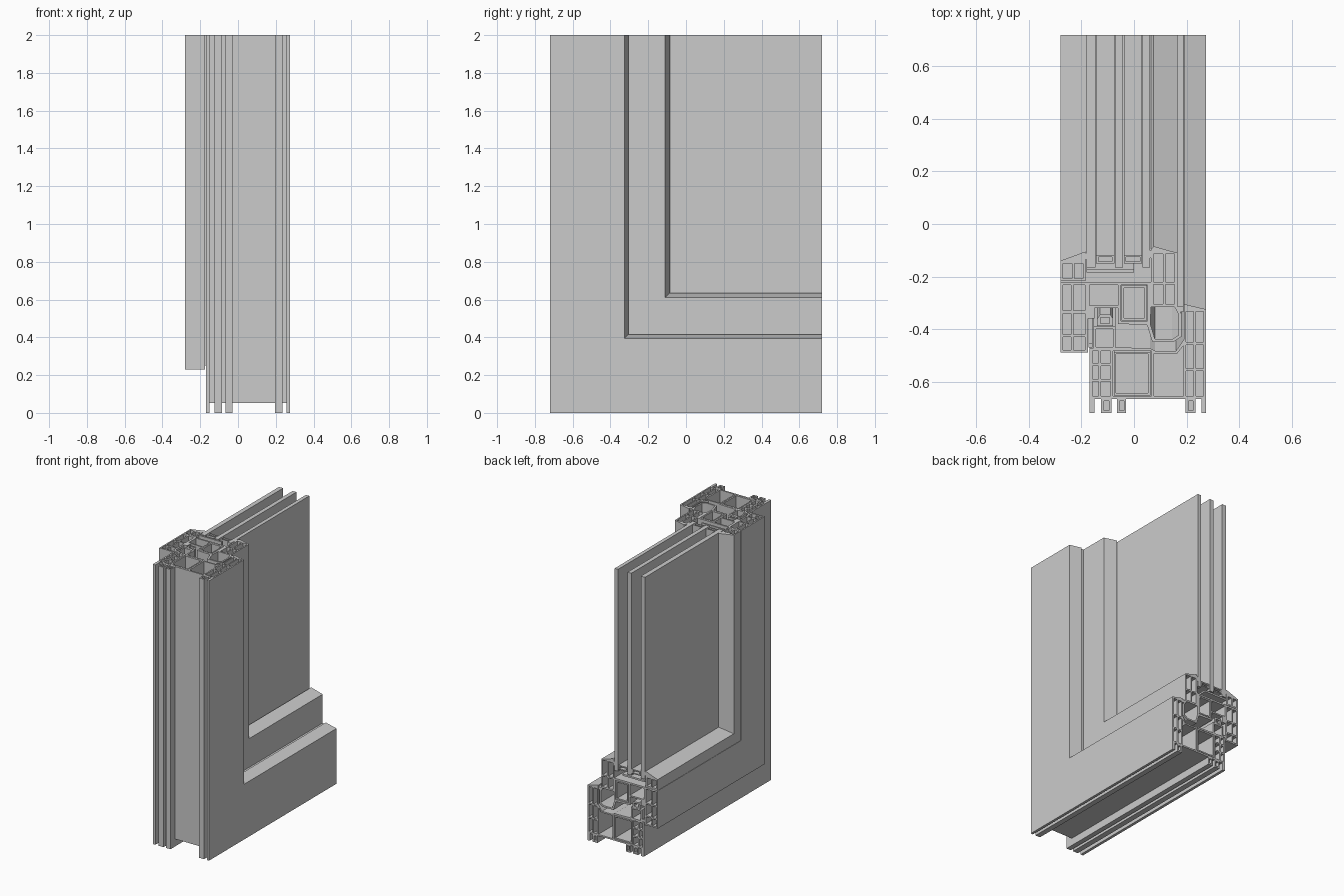
import bpy, bmesh
from mathutils import Vector
from mathutils.geometry import tessellate_polygon

Y0, Y1, TOP = -0.72, 0.72, 2.0


def rect(x0, x1, d0, d1):
    return [(x0, d0), (x1, d0), (x1, d1), (x0, d1)]


def cells(columns, rows):
    return [rect(*c, *r) for c in columns for r in rows]


def finish(name, bm):
    bmesh.ops.recalc_face_normals(bm, faces=bm.faces)
    me = bpy.data.meshes.new(name)
    bm.to_mesh(me)
    bm.free()
    ob = bpy.data.objects.new(name, me)
    bpy.context.collection.objects.link(ob)
    return ob


def mitred(name, outer, holes=()):
    """Sweep a hollow section (x, distance from outer edge) round the mitred corner."""
    bm = bmesh.new()
    loops = [outer, *holes]
    ends = [[], []]
    for loop in loops:
        stations = [[bm.verts.new((x, Y0 + d, TOP)) for x, d in loop],
                    [bm.verts.new((x, Y0 + d, d)) for x, d in loop],
                    [bm.verts.new((x, Y1, d)) for x, d in loop]]
        for a, b in zip(stations, stations[1:]):
            for i in range(len(loop)):
                j = (i + 1) % len(loop)
                bm.faces.new((a[i], a[j], b[j], b[i]))
        ends[0] += stations[0]
        ends[1] += stations[2]
    tris = tessellate_polygon([[Vector((x, d, 0)) for x, d in lp] for lp in loops])
    for verts in ends:
        for t in tris:
            bm.faces.new([verts[i] for i in t])
    return finish(name, bm)


def pane(name, x0, x1, d):
    bm = bmesh.new()
    bmesh.ops.create_cube(bm, size=1)
    for v in bm.verts:
        v.co = (x1 if v.co.x > 0 else x0,
                Y1 if v.co.y > 0 else Y0 + d,
                TOP if v.co.z > 0 else d)
    return finish(name, bm)


# Outer frame: feet along the underside, then the stepped rebate
feet = [(-0.17, -0.15), (-0.125, -0.085), (-0.065, -0.03), (0.197, 0.235), (0.257, 0.275)]
B = 0.053
outline = []
for x0, x1 in feet:
    outline += [(x0, B), (x0, 0), (x1, 0), (x1, B)]
outline = outline[1:-1]
outline += [(0.275, 0.395), (0.19, 0.415), (0.19, 0.28), (0.16, 0.237), (0.08, 0.237),
            (0.06, 0.247), (-0.07, 0.25), (-0.07, 0.33), (-0.155, 0.33), (-0.155, 0.247),
            (-0.17, 0.247)]
holes = cells([(-0.159, -0.135), (-0.125, -0.09)], [(0.064, 0.12), (0.13, 0.18), (0.19, 0.237)])
holes += cells([(0.199, 0.227), (0.236, 0.265)], [(0.064, 0.16), (0.17, 0.26), (0.27, 0.387)])
holes += [rect(-0.145, -0.08, 0.252, 0.32), rect(-0.08, 0.066, 0.064, 0.236),
          [(0.076, 0.064), (0.189, 0.064), (0.189, 0.258), (0.165, 0.227), (0.076, 0.227)],
          rect(-0.115, -0.095, 0.01, 0.045), rect(-0.056, -0.039, 0.01, 0.045),
          rect(0.207, 0.225, 0.01, 0.045)]
mitred("outer_frame", outline, holes)

# Sash with hollow chambers
sash = [(-0.28, 0.23), (-0.175, 0.23), (-0.175, 0.36), (-0.15, 0.36), (-0.15, 0.40),
        (-0.06, 0.40), (-0.06, 0.34), (0.05, 0.335), (0.07, 0.27), (0.15, 0.27),
        (0.18, 0.29), (0.18, 0.38), (0.165, 0.40), (0.165, 0.61), (0.075, 0.635),
        (0.065, 0.625), (0.065, 0.50), (-0.28, 0.50)]
holes = cells([(-0.27, -0.24), (-0.23, -0.187)], [(0.24, 0.29), (0.30, 0.38), (0.39, 0.488)])
holes += cells([(0.075, 0.11), (0.12, 0.155)], [(0.415, 0.49), (0.50, 0.605)])
holes += [rect(-0.17, -0.06, 0.41, 0.488), rect(-0.05, 0.052, 0.35, 0.488),
          [(0.062, 0.34), (0.08, 0.281), (0.145, 0.281), (0.17, 0.297),
           (0.17, 0.375), (0.155, 0.403), (0.065, 0.403)]]
mitred("sash", sash, holes)

# Steel reinforcement tubes inside the large chambers
for name, (a, b, c, d) in {"frame_reinforcement": (-0.077, 0.063, 0.067, 0.233),
                           "sash_reinforcement": (-0.047, 0.049, 0.353, 0.485)}.items():
    t = 0.009
    mitred(name, rect(a, b, c, d), [rect(a + t, b - t, c + t, d - t)])

# Sloped glazing bead
mitred("glazing_bead", [(-0.28, 0.502), (-0.185, 0.502), (-0.185, 0.615), (-0.28, 0.58)],
       cells([(-0.27, -0.237), (-0.227, -0.195)], [(0.513, 0.57)]))

# Seals between frame, sash and glass
mitred("lip_seal", rect(0.166, 0.189, 0.385, 0.405))
mitred("centre_seal", [(-0.14, 0.331), (-0.08, 0.331), (-0.08, 0.36), (-0.09, 0.375),
                       (-0.13, 0.375), (-0.14, 0.36)], [rect(-0.127, -0.093, 0.341, 0.363)])
mitred("inner_seal", rect(-0.174, -0.158, 0.25, 0.265))
mitred("bead_seal", rect(-0.185, -0.18, 0.585, 0.61))
mitred("glass_seal", rect(0.06, 0.065, 0.59, 0.62))

# Triple glazing, spacer bars and setting block
panes = [(-0.18, -0.147), (-0.072, -0.042), (0.033, 0.06)]
for i, (a, b) in enumerate(panes):
    pane(f"glass_pane_{i + 1}", a, b, 0.555)
for i in range(2):
    a, b = panes[i][1], panes[i + 1][0]
    mitred(f"spacer_{i + 1}", rect(a + 0.003, b - 0.003, 0.57, 0.602),
           [rect(a + 0.011, b - 0.011, 0.578, 0.594)])
mitred("setting_block", rect(-0.18, 0.0, 0.535, 0.547))
